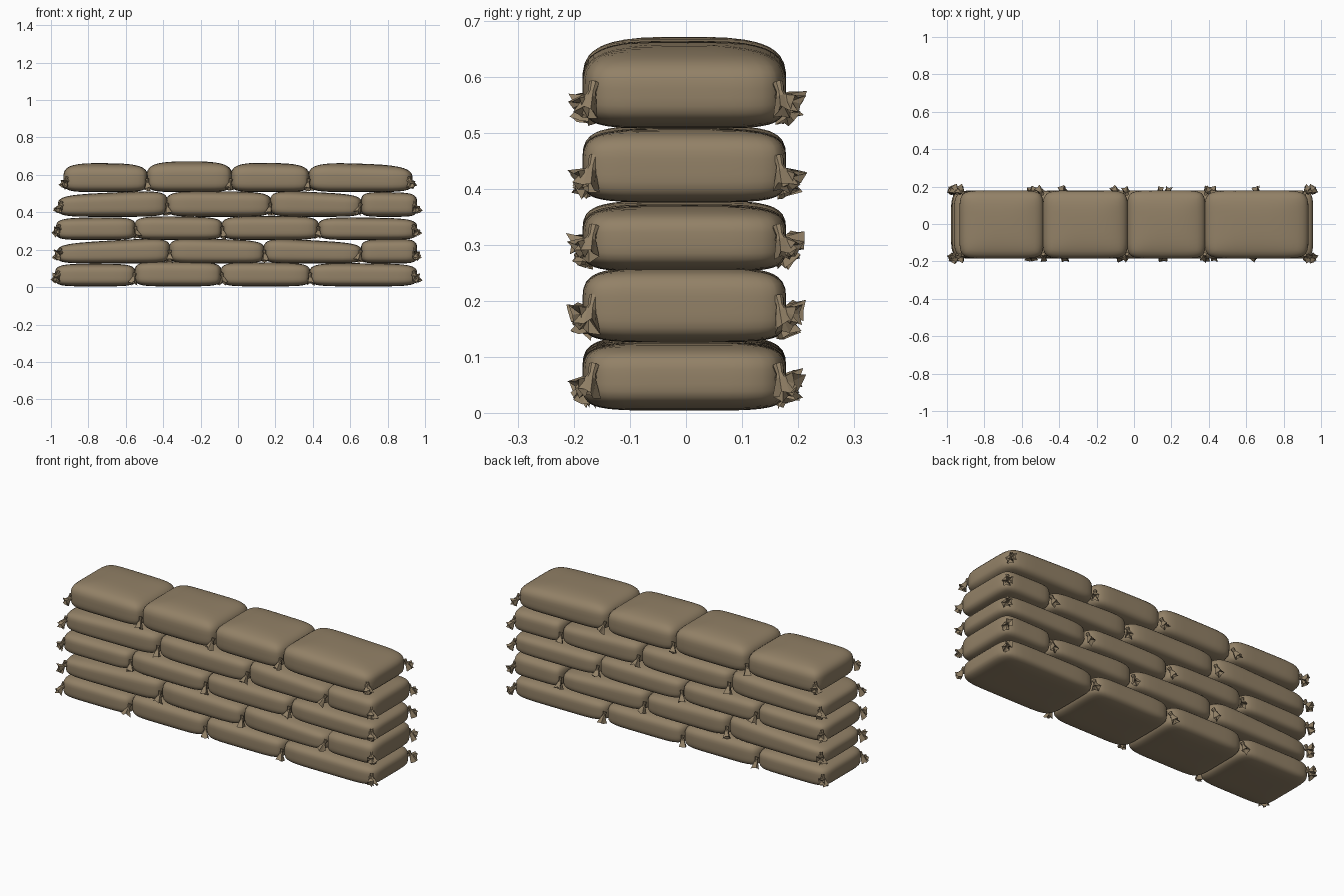
import bpy
import bmesh
import math
import random
from mathutils import Vector

random.seed(4)
old = bpy.data.objects.get("Cube")
if old:
    bpy.data.objects.remove(old, do_unlink=True)

# One burlap colour for everything
burlap = bpy.data.materials.new("burlap tan")
burlap.use_nodes = True
TAN = (0.29, 0.22, 0.135, 1)
burlap.diffuse_color = TAN
shader = burlap.node_tree.nodes["Principled BSDF"]
shader.inputs["Base Color"].default_value = TAN
shader.inputs["Roughness"].default_value = 0.9


def finish(bm, name, smooth):
    bmesh.ops.recalc_face_normals(bm, faces=bm.faces)
    for face in bm.faces:
        face.smooth = smooth
    mesh = bpy.data.meshes.new(name)
    bm.to_mesh(mesh)
    bm.free()
    mesh.materials.append(burlap)
    obj = bpy.data.objects.new(name, mesh)
    bpy.context.collection.objects.link(obj)
    return obj


def add_bag(name, x0, x1, bottom, left_top, right_top, top_power, depth=0.182):
    """Stuffed sack: a gridded cube pulled into a squarish pillow."""
    bm = bmesh.new()
    bmesh.ops.create_cube(bm, size=2)
    bmesh.ops.subdivide_edges(bm, edges=bm.edges, cuts=13, use_grid_fill=True)
    middle, half = (x0 + x1) / 2, (x1 - x0) / 2
    for v in bm.verts:
        # crowd grid lines towards the rounded edges
        u, t, w = (math.sin(c * math.pi / 2) for c in v.co)
        power = top_power if w > 0 else 5
        flat = (abs(u) ** 7 + abs(t) ** 7) ** (power / 7)
        scale = (flat + abs(w) ** power) ** (-1 / power)
        u, t, w = u * scale, t * scale, w * scale
        top = left_top + (right_top - left_top) * (u + 1) / 2
        v.co = (middle + half * u,
                depth * t - 0.003,
                bottom + (top - bottom) * (w + 1) / 2)
    finish(bm, name, True)


def add_ear(bm, knot, direction, length):
    """Tied sack corner: a pinched neck opening into a ragged pleated skirt."""
    axis = Vector(direction).normalized()
    turn = axis.to_track_quat("Z", "Y")
    sides = 8
    rings = []
    for along, radius in ((-0.25, 0.010), (0.1, 0.007), (0.3, 0.011), (1, 0.022)):
        ring = []
        for i in range(sides):
            a = math.tau * i / sides
            r, d = radius, along * length
            if along == 1:
                r *= random.uniform(0.95, 1.3) if i % 2 else random.uniform(0.5, 0.8)
                d *= random.uniform(0.75, 1.05)
            local = Vector((r * math.cos(a), r * math.sin(a), d))
            ring.append(bm.verts.new(Vector(knot) + turn @ local))
        rings.append(ring)
    for low, high in zip(rings, rings[1:]):
        for i in range(sides):
            j = (i + 1) % sides
            bm.faces.new((low[i], low[j], high[j], high[i]))
    bm.faces.new(rings[0])
    # hollow mouth of the skirt
    hub = bm.verts.new(Vector(knot) + axis * length * 0.6)
    for i in range(sides):
        bm.faces.new((rings[-1][i], rings[-1][(i + 1) % sides], hub))


# Courses from the ground up: bottom, crown roundness, bag ends, (left, right) tops
courses = [
    (0.004, 4, (-0.975, -0.55, -0.09, 0.385, 0.955),
     ((0.125, 0.125), (0.14, 0.135), (0.135, 0.13), (0.13, 0.125))),
    (0.126, 4, (-0.965, -0.365, 0.14, 0.66, 0.955),
     ((0.232, 0.268), (0.265, 0.25), (0.265, 0.235), (0.255, 0.26))),
    (0.252, 4, (-0.97, -0.55, -0.085, 0.43, 0.955),
     ((0.37, 0.375), (0.38, 0.375), (0.38, 0.38), (0.375, 0.368))),
    (0.376, 4, (-0.96, -0.38, 0.175, 0.66, 0.955),
     ((0.492, 0.52), (0.515, 0.51), (0.52, 0.495), (0.51, 0.505))),
    (0.508, 3.2, (-0.93, -0.485, -0.035, 0.38, 0.93),
     ((0.665, 0.66), (0.672, 0.672), (0.668, 0.66), (0.67, 0.65))),
]

for level, (bottom, power, ends, tops) in enumerate(courses, 1):
    for n, (left, right) in enumerate(tops):
        add_bag(f"sandbag_{level}_{n + 1}", ends[n] - 0.003, ends[n + 1] + 0.003,
                bottom, left, right, power)

    # Tied corners at every joint, front and back, plus pairs at the wall ends
    bm = bmesh.new()
    knot_z = bottom + 0.058
    for side in (-1, 1):
        for x in ends[1:-1]:
            jitter = random.uniform(-0.4, 0.4)
            add_ear(bm, (x + jitter * 0.02, side * 0.166, knot_z),
                    (jitter, side * 0.45, -1), 0.05)
        for x in (ends[0], ends[-1]):
            out = math.copysign(1, x)
            add_ear(bm, (x - out * 0.012, side * 0.167, knot_z + 0.012),
                    (out * 0.45, side * 0.25, -1), 0.052)
            add_ear(bm, (x - out * 0.016, side * 0.172, knot_z),
                    (out * 0.5, side * 0.8, random.uniform(-0.9, 0.1)), 0.036)
    finish(bm, f"tied_corners_{level}", False)
